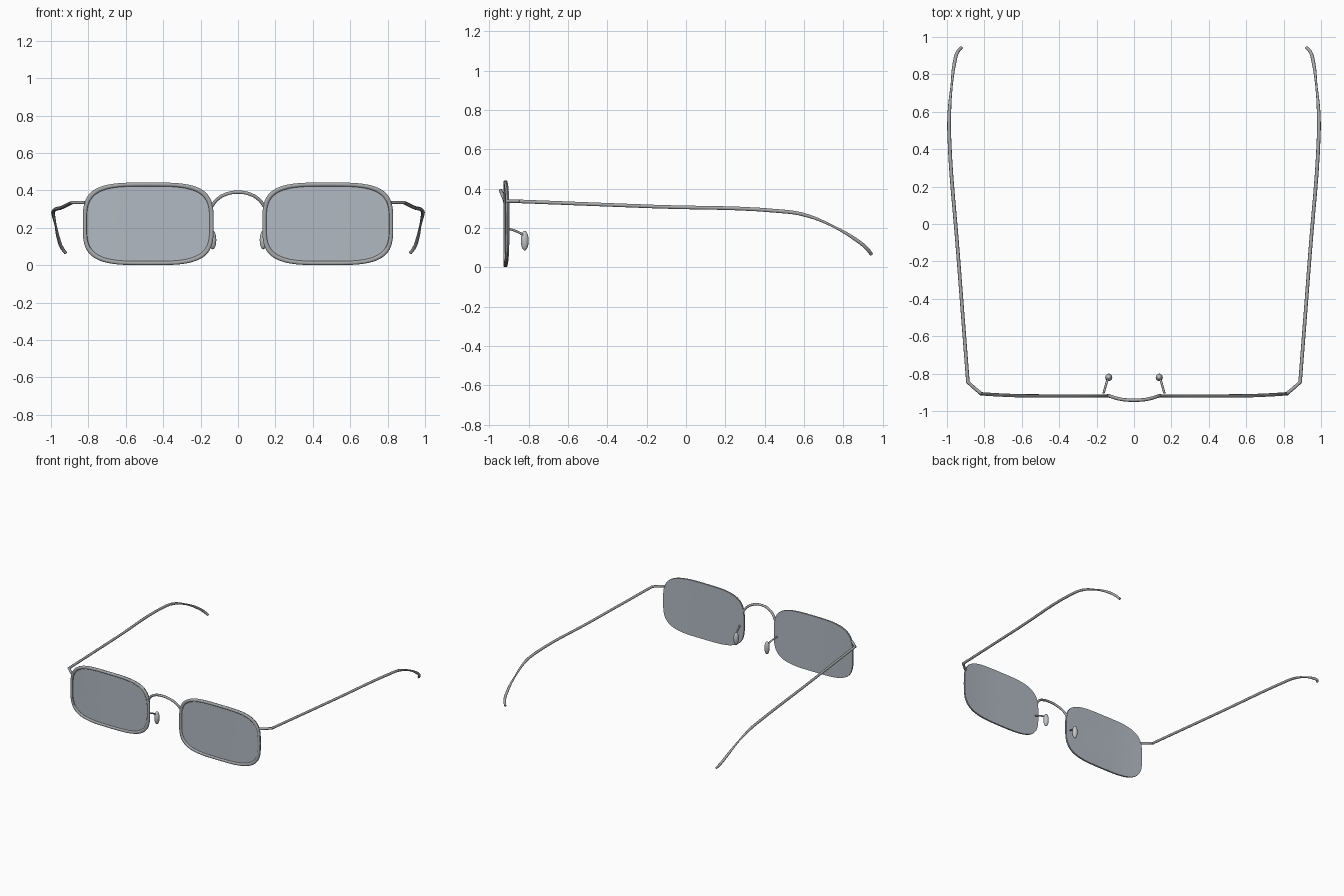
import bpy, bmesh
from math import sin, cos, pi, copysign
from mathutils import Vector

if "Cube" in bpy.data.objects:
    bpy.data.objects.remove(bpy.data.objects["Cube"])


def material(name, rgb):
    m = bpy.data.materials.new(name)
    m.use_nodes = True
    m.diffuse_color = (*rgb, 1)
    m.node_tree.nodes["Principled BSDF"].inputs["Base Color"].default_value = (*rgb, 1)
    return m


METAL = material("grey metal", (0.38, 0.39, 0.40))
GLASS = material("tinted glass", (0.44, 0.49, 0.54))
PAD = material("pale pad", (0.52, 0.54, 0.56))
SEGS = 72


def finish(name, bm, mat):
    bmesh.ops.recalc_face_normals(bm, faces=bm.faces)
    me = bpy.data.meshes.new(name)
    bm.to_mesh(me)
    bm.free()
    ob = bpy.data.objects.new(name, me)
    bpy.context.collection.objects.link(ob)
    me.materials.append(mat)
    bpy.ops.object.select_all(action="DESELECT")
    ob.select_set(True)
    bpy.context.view_layer.objects.active = ob
    bpy.ops.object.shade_smooth_by_angle(angle=0.7)
    return ob


def skin(bm, rings, closed):
    """Join neighbouring vertex rings with quads."""
    pairs = list(zip(rings, rings[1:] + rings[:1]))
    for a, b in pairs if closed else pairs[:-1]:
        n = len(a)
        for i in range(n):
            bm.faces.new((a[i], a[(i + 1) % n], b[(i + 1) % n], b[i]))


def outline(side, inset, y):
    """Rounded rectangle lens outline, swept back slightly at the outer end."""
    pts = []
    for i in range(SEGS):
        t = 2 * pi * i / SEGS
        u, v = (copysign(abs(f) ** 0.56, f) for f in (cos(t), sin(t)))
        x = 0.48 + (0.35 - inset) * u
        z = 0.221 + (0.221 - inset * 0.95) * v
        bow = 0.013 * max(0, (x - 0.5) / 0.33) ** 2
        pts.append(Vector((side * x, y + bow, z)))
    return pts


def add_ring(bm, pts):
    return [bm.verts.new(p) for p in pts]


def tube(name, points, radius, mat, taper=None):
    """Smooth round wire through the given points."""
    cu = bpy.data.curves.new(name, "CURVE")
    cu.dimensions = "3D"
    cu.bevel_depth = radius
    cu.bevel_resolution = 3
    cu.resolution_u = 6
    cu.use_fill_caps = True
    sp = cu.splines.new("BEZIER")
    sp.bezier_points.add(len(points) - 1)
    for i, (bp, p) in enumerate(zip(sp.bezier_points, points)):
        bp.co = p
        bp.radius = taper[i] if taper else 1
        bp.handle_left_type = bp.handle_right_type = "AUTO"
    ob = bpy.data.objects.new(name, cu)
    bpy.context.collection.objects.link(ob)
    cu.materials.append(mat)
    return ob


for side, label in ((1, "left"), (-1, "right")):
    # rim
    bm = bmesh.new()
    rings = []
    for k in range(10):
        t = 2 * pi * k / 10
        rings.append(add_ring(bm, outline(side, 0.011 * (1 - cos(t)), -0.920 + 0.009 * sin(t))))
    skin(bm, rings, True)
    finish(label + "_rim", bm, METAL)

    # lens, closing the rim from behind
    bm = bmesh.new()
    layers = [(0.2, -0.919), (0.1, -0.919), (0.003, -0.919),
              (0.001, -0.911), (0.1, -0.911), (0.2, -0.911)]
    rings = [add_ring(bm, outline(side, inset, y)) for inset, y in layers]
    skin(bm, rings, False)
    bm.faces.new(rings[0])
    bm.faces.new(rings[-1])
    finish(label + "_lens", bm, GLASS)

    # hinge end piece
    tube(label + "_hinge", [(side * x, y, 0.335) for x, y in
                            ((0.815, -0.908), (0.85, -0.88), (0.892, -0.842))],
         0.009, METAL)

    # temple arm with ear hook, pinched where the hook begins
    path = [(0.888, -0.845, 0.335), (0.94, -0.17, 0.309), (0.988, 0.48, 0.285),
            (0.987, 0.6, 0.267), (0.975, 0.74, 0.212), (0.96, 0.86, 0.143),
            (0.943, 0.92, 0.095), (0.922, 0.943, 0.065)]
    tube(label + "_temple", [(side * x, y, z) for x, y, z in path], 0.0095, METAL,
         [1, 1, 1.05, 1, 0.6, 1, 1, 0.9])

    # nose pad and its wire
    tube(label + "_pad_wire", [(side * x, y, z) for x, y, z in
                               ((0.163, -0.905, 0.197), (0.15, -0.86, 0.182), (0.138, -0.82, 0.16))],
         0.006, METAL)
    bm = bmesh.new()
    bmesh.ops.create_uvsphere(bm, u_segments=20, v_segments=12, radius=1)
    for v in bm.verts:
        v.co = Vector((side * 0.135 + v.co.x * 0.019, -0.82 + v.co.y * 0.02, 0.135 + v.co.z * 0.05))
    finish(label + "_nose_pad", bm, PAD)

# bridge arch
arch = [(0.14, -0.917, 0.315), (0.115, -0.925, 0.348), (0.07, -0.937, 0.377)]
tube("bridge", [(-x, y, z) for x, y, z in arch] + [(0, -0.942, 0.39)] + arch[::-1], 0.009, METAL)
